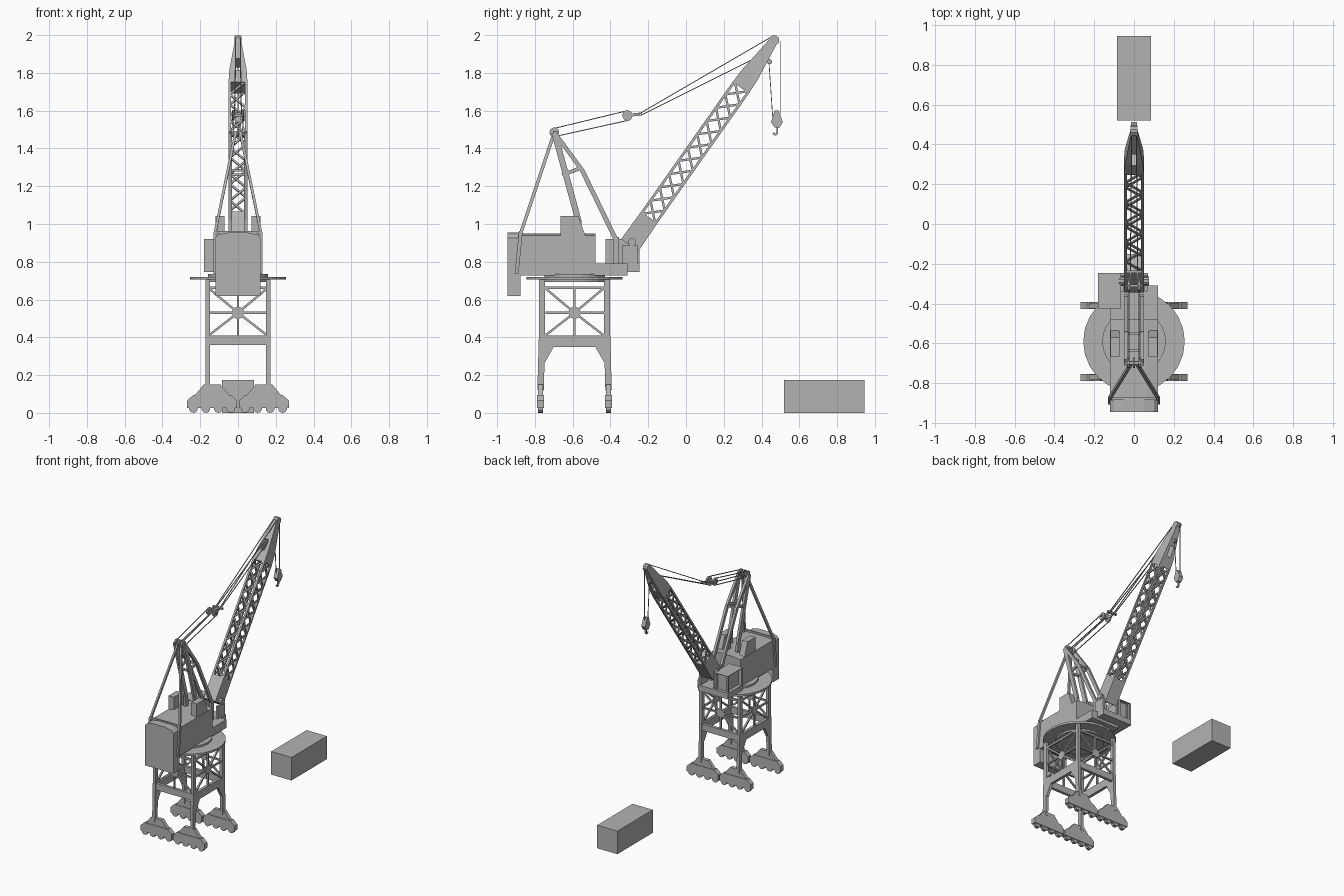
import bpy, bmesh, math
from mathutils import Vector, Matrix

if "Cube" in bpy.data.objects:
    bpy.data.objects.remove(bpy.data.objects["Cube"])

grey = bpy.data.materials.new("light_grey")
grey.diffuse_color = (0.45, 0.45, 0.45, 1)
grey.use_nodes = True
grey.node_tree.nodes["Principled BSDF"].inputs["Base Color"].default_value = grey.diffuse_color
CY = -0.59  # slewing axis


def finish(name, bm):
    bmesh.ops.recalc_face_normals(bm, faces=bm.faces)
    me = bpy.data.meshes.new(name)
    bm.to_mesh(me)
    bm.free()
    me.materials.append(grey)
    ob = bpy.data.objects.new(name, me)
    bpy.context.collection.objects.link(ob)
    return ob


def bar(bm, p, q, w, h=None):
    """Square bar from p to q, w wide across x and h deep."""
    p, q = Vector(p), Vector(q)
    d = (q - p).normalized()
    side = Vector((0, 1, 0)) if abs(d.x) > 0.9 else Vector((1, 0, 0))
    up = d.cross(side).normalized()
    side = up.cross(d)
    rot = Matrix((side, up, d)).transposed().to_4x4()
    size = Matrix.Diagonal((w, h or w, (q - p).length, 1))
    bmesh.ops.create_cube(bm, size=1, matrix=Matrix.Translation((p + q) / 2) @ rot @ size)


def box(bm, x0, x1, y0, y1, z0, z1):
    m = Matrix.Translation(((x0 + x1) / 2, (y0 + y1) / 2, (z0 + z1) / 2))
    bmesh.ops.create_cube(bm, size=1, matrix=m @ Matrix.Diagonal((x1 - x0, y1 - y0, z1 - z0, 1)))


def prism(bm, pts, axis, a, b):
    """Extrude a (y,z) profile along x, or an (x,z) profile along y."""
    put = (lambda p, t: (t, p[0], p[1])) if axis == 'x' else (lambda p, t: (p[0], t, p[1]))
    lo, hi = ([bm.verts.new(put(p, t)) for p in pts] for t in (a, b))
    bm.faces.new(lo)
    bm.faces.new(hi)
    for i in range(len(pts)):
        j = (i + 1) % len(pts)
        bm.faces.new((lo[i], lo[j], hi[j], hi[i]))


def disc(bm, c, r, depth, axis='x', n=10):
    rot = {'x': Matrix.Rotation(math.pi / 2, 4, 'Y'), 'y': Matrix.Rotation(math.pi / 2, 4, 'X'),
           'z': Matrix()}[axis]
    bmesh.ops.create_cone(bm, cap_ends=True, segments=n, radius1=r, radius2=r, depth=depth,
                          matrix=Matrix.Translation(c) @ rot)


# cargo container
bm = bmesh.new()
box(bm, -.085, .085, .52, .945, 0, .175)
finish("container", bm)

# wheel bogies, portal legs
bogies, legs = bmesh.new(), bmesh.new()
for sx in (-1, 1):
    for sy in (-1, 1):
        y, cx = CY + sy * .18, sx * .137
        low = [(-.132, .025), (-.132, .065), (-.1, .095), (.1, .095), (.132, .065), (.132, .025)]
        prism(bogies, [(cx + x, z) for x, z in low], 'y', y - .018, y + .018)
        top = [(-.09, .095), (-.045, .15), (.045, .15), (.09, .095)]
        prism(bogies, [(cx + x, z) for x, z in top], 'y', y - .014, y + .014)
        for k in range(4):
            disc(bogies, (cx - .099 + .066 * k, y, .024), .024, .026, 'y')
        bar(legs, (sx * .16, y, .12), (sx * .16, CY + sy * .172, .41), .022, .034)
        bar(legs, (sx * .16, CY + sy * .172, .39), (sx * .16, CY + sy * .172, .705), .022, .03)
finish("bogies", bogies)
finish("portal_legs", legs)

# portal beams and star bracing on all four sides
beams, braces = bmesh.new(), bmesh.new()
for s in (-1, 1):
    half = [(.165, .41), (.165, .27), (.155, .27), (.11, .35)]
    prof = half + [(-y, z) for y, z in reversed(half)]
    prism(beams, [(CY + y, z) for y, z in prof], 'x', s * .16 - .011, s * .16 + .011)
    yb = CY + s * .172
    box(beams, -.15, .15, yb - .011, yb + .011, .36, .41)
    box(beams, -.15, .15, yb - .007, yb + .007, .655, .67)
    box(beams, s * .16 - .007, s * .16 + .007, CY - .16, CY + .16, .655, .67)
    for axis in 'xy':
        def at(a, z):
            return (a, yb, z) if axis == 'y' else (s * .16, CY + a, z)
        hub = at(0, .53)
        disc(braces, hub, .034, .012, axis, 8)
        for a, z in ((-.155, .53), (.155, .53), (0, .41), (0, .66),
                     (-.155, .41), (.155, .41), (-.155, .66), (.155, .66)):
            bar(braces, hub, at(a, z), .012)
finish("portal_beams", beams)
finish("portal_braces", braces)

# slewing platform
bm = bmesh.new()
disc(bm, (0, CY, .713), .255, .015, 'z', 24)
disc(bm, (0, CY, .70), .17, .015, 'z', 24)
disc(bm, (0, CY, .725), .16, .02, 'z', 24)
finish("slewing_platform", bm)

# machinery house with shallow arched roof, deck and counterweight
bm = bmesh.new()
prism(bm, [(-.12, .727), (.12, .727), (.12, .94), (.06, .95), (-.06, .95), (-.12, .94)], 'y', -.88, -.48)
finish("machinery_house", bm)
bm = bmesh.new()
box(bm, -.12, .12, -.5, -.31, .727, .79)
box(bm, -.18, .07, -.42, -.245, .747, .79)
for s in (-1, 1):
    box(bm, s * .06 - .008, s * .06 + .008, -.34, -.255, .78, .885)
finish("front_deck", bm)
bm = bmesh.new()
prism(bm, [(-.12, .62), (.12, .62), (.12, .925), (.1, .945), (.05, .955), (-.05, .955),
           (-.1, .945), (-.12, .925)], 'y', -.945, -.875)
finish("counterweight", bm)

# roof boxes with sloped front and recessed side
bm = bmesh.new()
for s in (-1, 1):
    prism(bm, [(-.665, .93), (-.665, 1.043), (-.57, 1.043), (-.53, .93)], 'x', s * .072, s * .118)
bm.faces.ensure_lookup_table()
sides = [f for f in bm.faces if abs(f.calc_center_median().x) > .117]
bmesh.ops.inset_individual(bm, faces=sides, thickness=.012, depth=0)
bmesh.ops.translate(bm, vec=(0, 0, 0), verts=[])
finish("roof_boxes", bm)

# operator cab with recessed windows
bm = bmesh.new()
box(bm, -.18, -.065, -.425, -.245, .75, .92)
bmesh.ops.recalc_face_normals(bm, faces=bm.faces)
wins = [f for f in bm.faces if f.normal.y > .9 or f.normal.x < -.9]
bmesh.ops.inset_individual(bm, faces=wins, thickness=.022, depth=0)
bmesh.ops.translate(bm, vec=(0, 0, .012), verts=list({v for f in wins for v in f.verts}))
bmesh.ops.inset_individual(bm, faces=wins, thickness=.001, depth=-.025)
finish("operator_cab", bm)

# mast frame: front legs, struts, cross ties and rear stays
bm = bmesh.new()
PEAK = (-.697, 1.485)
for s in (-1, 1):
    x = s * .04
    bar(bm, (x, *PEAK), (x, -.55, 1.285), .018, .022)
    bar(bm, (x, -.55, 1.285), (x, -.37, .915), .018, .024)
    bar(bm, (x, *PEAK), (x, -.57, 1.02), .018, .032)
    bar(bm, (x, -.57, 1.02), (x, -.565, .94), .018, .032)
    bar(bm, (x, -.655, 1.26), (x, -.56, 1.295), .012, .02)
    bar(bm, (s * .012, *PEAK), (s * .122, -.875, .95), .014, .018)
    bar(bm, (s * .124, -.875, .955), (s * .124, -.897, .735), .014, .02)
    bar(bm, (x, -.37, .93), (x, -.37, .78), .018, .03)
for y, z in (PEAK, (-.55, 1.285), (-.635, 1.26)):
    bar(bm, (-.045, y, z), (.045, y, z), .014)
bar(bm, (-.125, -.877, .955), (.125, -.877, .955), .014)
for x in (-.028, 0, .028):
    disc(bm, (x, *PEAK), .026, .012)
finish("mast_frame", bm)

# boom, laid out along its own axis: s along, t across
FOOT = Vector((0, -.298, .888))
TIP = Vector((0, .467, 1.973))
U = (TIP - FOOT).normalized()
N = Vector((0, -U.z, U.y))
LEN = (TIP - FOOT).length


def B(s, x, t):
    return FOOT + U * s + N * t + Vector((x, 0, 0))


def loft(bm, sections):
    """Closed box skin through (s, half_x, half_t) sections."""
    rings = [[bm.verts.new(B(s, i * hx, j * ht)) for i, j in ((-1, -1), (1, -1), (1, 1), (-1, 1))]
             for s, hx, ht in sections]
    bm.faces.new(rings[0])
    bm.faces.new(rings[-1])
    for a, b in zip(rings, rings[1:]):
        for i in range(4):
            bm.faces.new((a[i], a[(i + 1) % 4], b[(i + 1) % 4], b[i]))


bm = bmesh.new()
loft(bm, [(0, .05, .056), (.18, .05, .053)])
disc(bm, B(.02, 0, 0), .022, .15)
finish("boom_foot", bm)

S0, S1, BAYS, H, W = .17, 1.03, 10, .046, .043
bm = bmesh.new()
step = (S1 - S0) / BAYS
for sx in (-1, 1):
    for st in (-1, 1):
        bar(bm, B(S0, sx * W, st * H), B(S1, sx * W, st * H), .014)
for k in range(BAYS):
    a, b = S0 + k * step, S0 + (k + 1) * step
    f = 1 if k % 2 else -1
    for e in (-1, 1):
        bar(bm, B(a, e * W, -H), B(b, e * W, H), .008, .012)
        bar(bm, B(a, e * W, H), B(b, e * W, -H), .008, .012)
        bar(bm, B(a, -f * W, e * H), B(b, f * W, e * H), .011, .008)
finish("boom_lattice", bm)

# boom head: tapered box split by a slot
bm = bmesh.new()
loft(bm, [(1.02, .05, .052), (1.1, .046, .05), (LEN, .014, .022)])
head = finish("boom_head", bm)
bm = bmesh.new()
bar(bm, B(1.14, 0, -.2), B(1.14, 0, .2), .032, .08)
cutter = finish("slot_cutter", bm)
cutter.hide_render = True
cutter.hide_viewport = True
cut = head.modifiers.new("slot", 'BOOLEAN')
cut.operation, cut.object, cut.solver = 'DIFFERENCE', cutter, 'EXACT'
bm = bmesh.new()
disc(bm, TIP, .027, .036)
disc(bm, B(1.22, 0, -.045), .014, .02)
finish("head_sheave", bm)

# luffing ropes, floating pulley block and spreader
ropes, block = bmesh.new(), bmesh.new()
for s in (-1, 1):
    x = s * .026
    disc(block, (x, -.31, 1.575), .028, .014, 'x', 8)
    bar(block, (x, -.31, 1.575), (x * .6, -.24, 1.582), .008, .016)
    bar(ropes, (x, -.69, 1.508), (x, -.31, 1.6), .005)
    bar(ropes, (x, -.69, 1.464), (x, -.3, 1.55), .005)
    bar(ropes, (s * .018, -.24, 1.588), (s * .012, .46, 1.995), .005)
    bar(ropes, (s * .018, -.24, 1.575), (s * .012, .43, 1.91), .005)
bar(block, (-.04, -.31, 1.575), (.04, -.31, 1.575), .014)
bar(block, (-.04, -.24, 1.582), (.04, -.24, 1.582), .014)
finish("pulley_block", block)

# hoist ropes and hook
bar(ropes, (0, .437, 1.89), (0, .46, 1.55), .004)
bar(ropes, (0, .499, 1.97), (0, .499, 1.58), .004)
finish("ropes", ropes)
bm = bmesh.new()
prism(bm, [(.47, 1.6), (.49, 1.6), (.513, 1.54), (.495, 1.51), (.47, 1.51), (.45, 1.54)], 'x', -.016, .016)
hook = [(.483, 1.51), (.483, 1.485), (.478, 1.474), (.468, 1.474), (.462, 1.484)]
for a, b in zip(hook, hook[1:]):
    bar(bm, (0, *a), (0, *b), .01)
finish("hook", bm)
